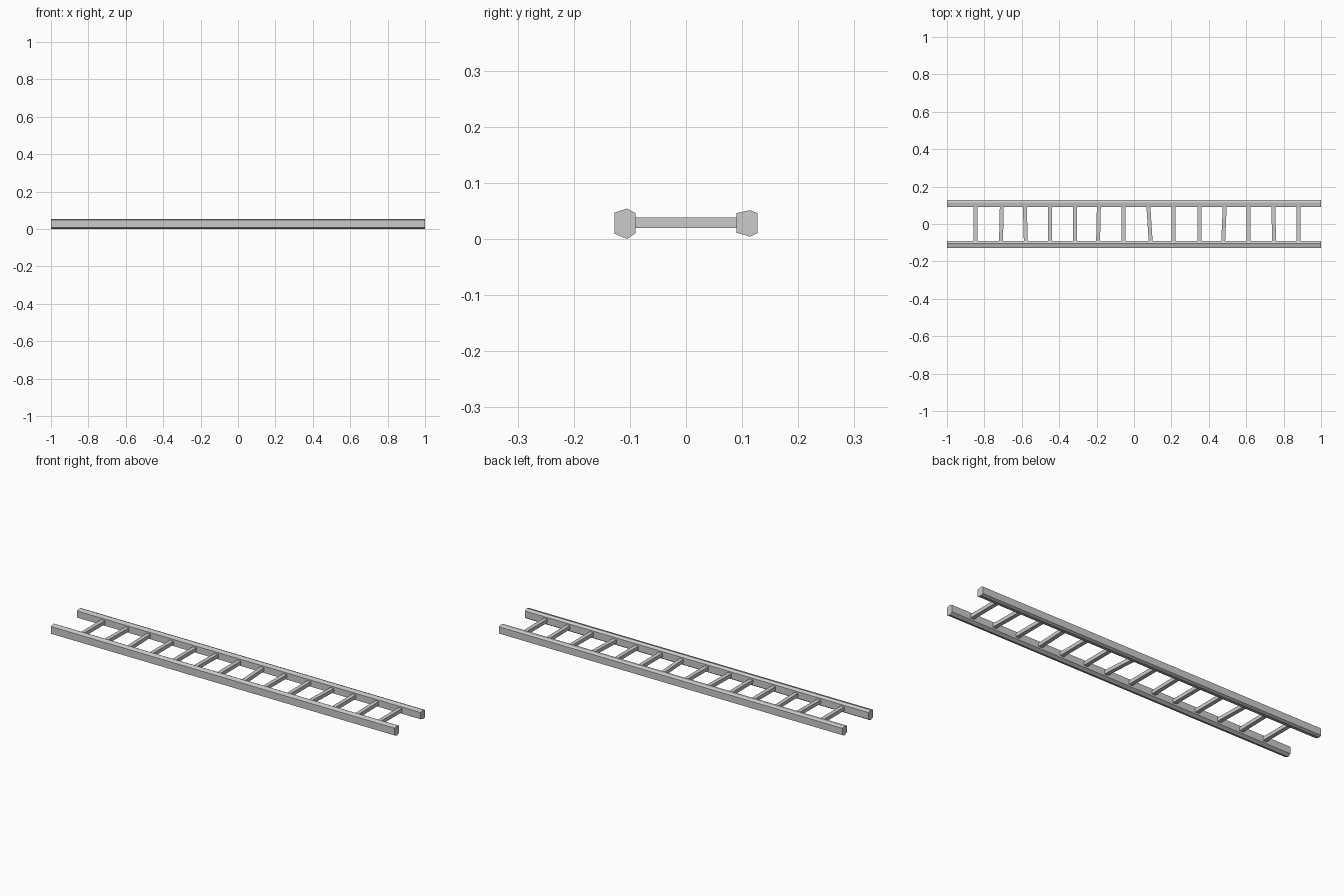
import bpy, bmesh
from mathutils import Vector

if "Cube" in bpy.data.objects:
    bpy.data.objects.remove(bpy.data.objects["Cube"])


def prism(name, ring_a, ring_b):
    """Closed solid between two matching cross-sections."""
    bm = bmesh.new()
    a = [bm.verts.new(p) for p in ring_a]
    b = [bm.verts.new(p) for p in ring_b]
    bm.faces.new(a)
    bm.faces.new(b[::-1])
    n = len(a)
    for i in range(n):
        j = (i + 1) % n
        bm.faces.new((a[i], b[i], b[j], a[j]))
    bmesh.ops.recalc_face_normals(bm, faces=bm.faces)
    me = bpy.data.meshes.new(name)
    bm.to_mesh(me)
    bm.free()
    ob = bpy.data.objects.new(name, me)
    bpy.context.collection.objects.link(ob)
    return ob


# Side rails: six-sided (y, z) profiles running the full length
rails = {
    "front_rail": [(-0.127, 0.009), (-0.105, 0.0), (-0.09, 0.010),
                   (-0.09, 0.046), (-0.105, 0.054), (-0.127, 0.047)],
    "back_rail": [(0.09, 0.011), (0.114, 0.004), (0.127, 0.010),
                  (0.127, 0.046), (0.114, 0.051), (0.09, 0.046)],
}
for name, prof in rails.items():
    prism(name, [(-1, y, z) for y, z in prof], [(1, y, z) for y, z in prof])

# Rungs: centre x and small skew (back end minus front end)
rungs = [(-0.848, 0), (-0.709, 0.004), (-0.581, -0.005), (-0.448, 0),
         (-0.316, 0), (-0.19, 0.004), (-0.056, 0), (0.083, -0.012),
         (0.211, 0), (0.35, 0), (0.481, 0.008), (0.613, 0),
         (0.747, -0.004), (0.88, 0)]
W, Z0, Z1, Y = 0.0105, 0.019, 0.038, 0.092
section = [(-W, Z0), (W, Z0), (W, Z1), (-W, Z1)]
for i, (x, s) in enumerate(rungs):
    prism(f"rung_{i + 1}",
          [(x - s / 2 + dx, -Y, z) for dx, z in section],
          [(x + s / 2 + dx, Y, z) for dx, z in section])
